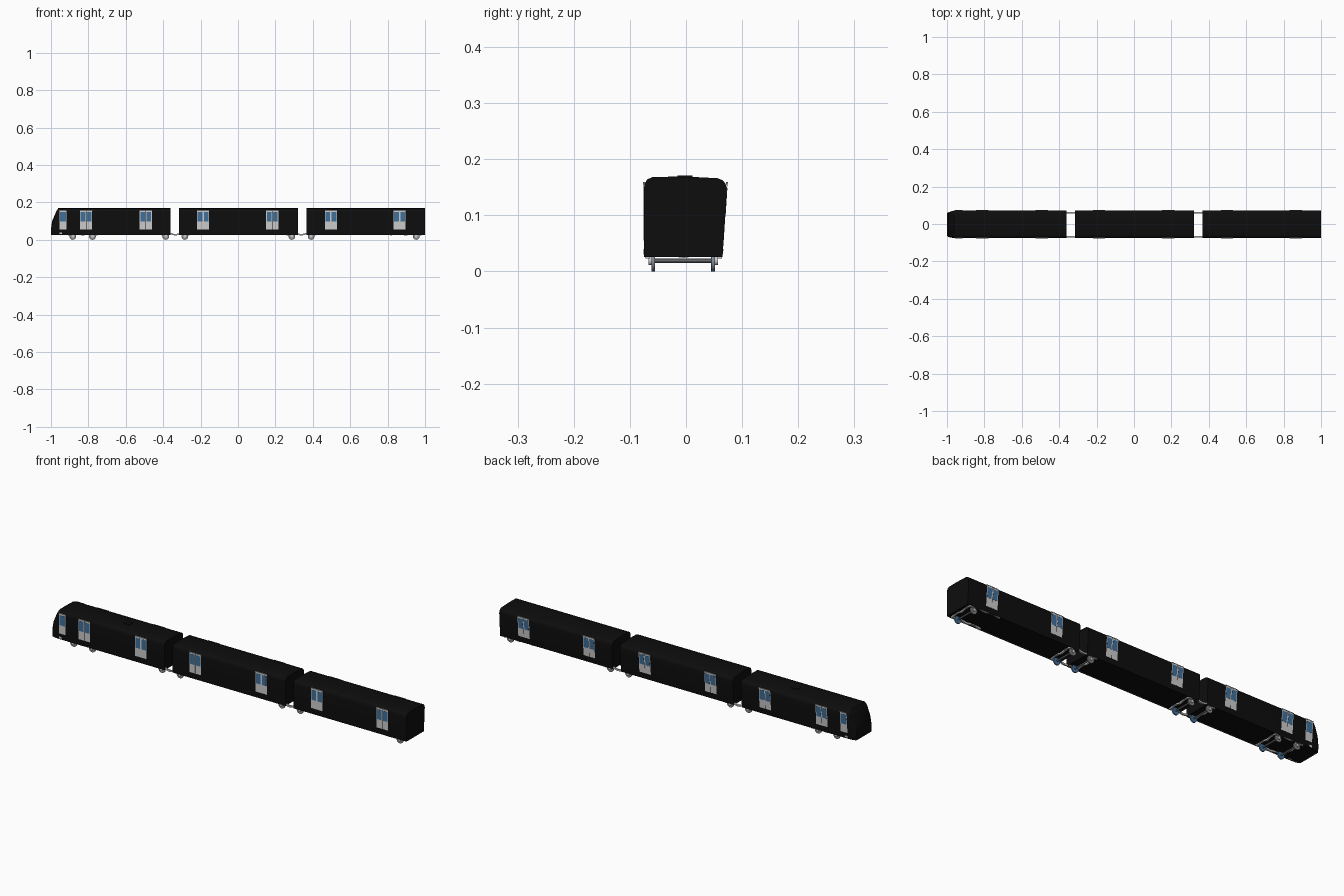
import bpy, bmesh, math
from mathutils import Matrix

if "Cube" in bpy.data.objects:
    bpy.data.objects.remove(bpy.data.objects["Cube"])


def material(name, rgb):
    m = bpy.data.materials.new(name)
    m.diffuse_color = (*rgb, 1)
    m.use_nodes = True
    m.node_tree.nodes["Principled BSDF"].inputs["Base Color"].default_value = m.diffuse_color
    return m


BLACK = material("black_paint", (0.004, 0.004, 0.004))
BLUE = material("blue_glass", (0.05, 0.16, 0.33))
SILVER = material("silver", (0.55, 0.55, 0.54))
STEEL = material("steel", (0.25, 0.26, 0.28))


def finish(bm, name, mat, smooth=False):
    bmesh.ops.recalc_face_normals(bm, faces=bm.faces)
    me = bpy.data.meshes.new(name)
    bm.to_mesh(me)
    bm.free()
    ob = bpy.data.objects.new(name, me)
    bpy.context.collection.objects.link(ob)
    me.materials.append(mat)
    if smooth:
        bpy.ops.object.select_all(action='DESELECT')
        ob.select_set(True)
        bpy.context.view_layer.objects.active = ob
        bpy.ops.object.shade_smooth_by_angle(angle=math.radians(35))
    return ob


def loft(name, rings, mat, smooth=False):
    """Join rings of points; ends are closed by strips of quads."""
    bm = bmesh.new()
    vs = [[bm.verts.new(p) for p in r] for r in rings]
    n = len(rings[0])
    for a, b in zip(vs, vs[1:]):
        for i in range(n):
            j = (i + 1) % n
            bm.faces.new((a[i], a[j], b[j], b[i]))
    for r in (vs[0], vs[-1]):
        for i in range(n // 2 - 1):
            bm.faces.new((r[i], r[i + 1], r[n - 2 - i], r[n - 1 - i]))
    return finish(bm, name, mat, smooth)


def box(name, x, y, z, mat):
    rings = [[(px, y[0], z[0]), (px, y[0], z[1]), (px, y[1], z[1]), (px, y[1], z[0])] for px in x]
    return loft(name, rings, mat)


# Car cross-section: one wall upright, the other leaning out slightly
RIGHT = [(0.055, 0.034), (0.065, 0.034), (0.065, 0.026), (0.0675, 0.06), (0.070, 0.10), (0.0725, 0.145),
         (0.071, 0.155), (0.066, 0.162), (0.057, 0.166), (0.02, 0.168)]
LEFT = [(-0.062, 0.034), (-0.073, 0.034), (-0.075, 0.026), (-0.075, 0.06), (-0.075, 0.10), (-0.075, 0.145),
        (-0.074, 0.156), (-0.069, 0.164), (-0.060, 0.168), (-0.02, 0.169)]
SECTION = RIGHT + LEFT[::-1]


def wall_y(side, z):
    return -0.075 if side < 0 else 0.065 + (z - 0.03) * 0.065


def nose_x(z):
    """Raked cab front: upright low down, sweeping back to the roof."""
    t = max(0, (z - 0.07) / 0.098)
    return -1.0 + 0.038 * t ** 1.5


def section(x, s=1):
    return [(x, y * s, z) for y, z in SECTION]


def cab_ring(t, s):
    return [(-0.955 + t * (nose_x(z) + 0.955), y * s, z) for y, z in SECTION]


# Bodies
loft("cab_car_body", [cab_ring(1, 0.84), cab_ring(0.88, 0.92), cab_ring(0.5, 0.975), section(-0.955),
                      section(-0.36)], BLACK, True)
loft("middle_car_body", [section(-0.315), section(0.32)], BLACK, True)
loft("rear_car_body", [section(0.365), section(1.0)], BLACK, True)
box("roof_unit", (-0.635, -0.60), (-0.015, 0.012), (0.165, 0.171), BLACK)


def panel(name, x0, x1, z0, z1, side, depth, mat):
    """Thin plate following the lean of the wall."""
    rings = []
    for x in (x0, x1):
        rings.append([(x, wall_y(side, z) + side * o, z) for z, o in
                      ((z0, -0.002), (z1, -0.002), (z1, depth), (z0, depth))])
    loft(name, rings, mat)


def door(cx, side, leaves, width):
    """Silver door with one glass pane per leaf and a rail above."""
    w = width / leaves
    for k in range(leaves):
        a = cx - width / 2 + k * w
        panel("door_leaf", a + 0.0007, a + w - 0.0007, 0.055, 0.157, side, 0.0006, SILVER)
        panel("door_window", a + 0.004, a + w - 0.004, 0.098, 0.149, side, 0.0011, BLUE)
    panel("door_rail", cx - width / 2, cx + width / 2, 0.155, 0.159, side, 0.0012, STEEL)


for side in (-1, 1):
    for cx in (-0.812, -0.493, -0.187, 0.183, 0.497, 0.864):
        door(cx, side, 2, 0.066)
    door(-0.936, side, 1, 0.040)
    # Cab step under the cab door
    panel("cab_step", -0.955, -0.940, 0.030, 0.040, side, 0.001, SILVER)


def cylinder(name, x, y, z, r, depth, mat, sides=20):
    bm = bmesh.new()
    m = Matrix.Translation((x, y, z)) @ Matrix.Rotation(math.pi / 2, 4, 'X')
    bmesh.ops.create_cone(bm, cap_ends=True, segments=sides, radius1=r, radius2=r, depth=depth, matrix=m)
    finish(bm, name, mat, True)


def wheelset(x):
    cylinder("axle", x, -0.005, 0.019, 0.004, 0.12, STEEL, 10)
    for y, s in ((-0.059, -1), (0.049, 1)):
        cylinder("wheel", x, y, 0.018, 0.018, 0.005, STEEL)
        cylinder("wheel_flange", x, y - s * 0.003, 0.018, 0.0195 - 0.0015, 0.002, BLUE)
        cylinder("axle_box", x, y + s * 0.005, 0.019, 0.008, 0.006, SILVER, 12)


def wave(u):
    """Centre height of a bogie beam: low in the middle, raised over the axles."""
    return 0.031 - 0.004 * math.cos(2 * math.pi * u)


def side_beam(x0, x1, y):
    rings = []
    for i in range(13):
        u = i / 12
        z, x = wave(u * 2), x0 + u * (x1 - x0)
        rings.append([(x, y - 0.004, z - 0.004), (x, y - 0.004, z + 0.004),
                      (x, y + 0.004, z + 0.004), (x, y + 0.004, z - 0.004)])
    loft("bogie_side_beam", rings, SILVER)


def cross_beam(x, w):
    rings = []
    for i in range(17):
        u = i / 16
        y, z = -0.073 + u * 0.137, wave(u * 2)
        rings.append([(x - w, y, z - 0.003), (x - w, y, z + 0.004),
                      (x + w, y, z + 0.004), (x + w, y, z - 0.003)])
    loft("bogie_cross_beam", rings, SILVER)


# Bogies: beam span, axle positions, cross beams
for span, axles, beams in (((-0.91, -0.75), (-0.883, -0.778), (-0.90, -0.76)),
                           ((-0.41, -0.26), (-0.386, -0.284), (-0.405, -0.265)),
                           ((0.26, 0.415), (0.288, 0.391), (0.265, 0.41)),
                           ((0.815, 0.98), (0.953,), (0.975,))):
    for y in (-0.068, 0.060):
        side_beam(*span, y)
    for x in axles:
        wheelset(x)
    for x in beams:
        cross_beam(x, 0.004)
